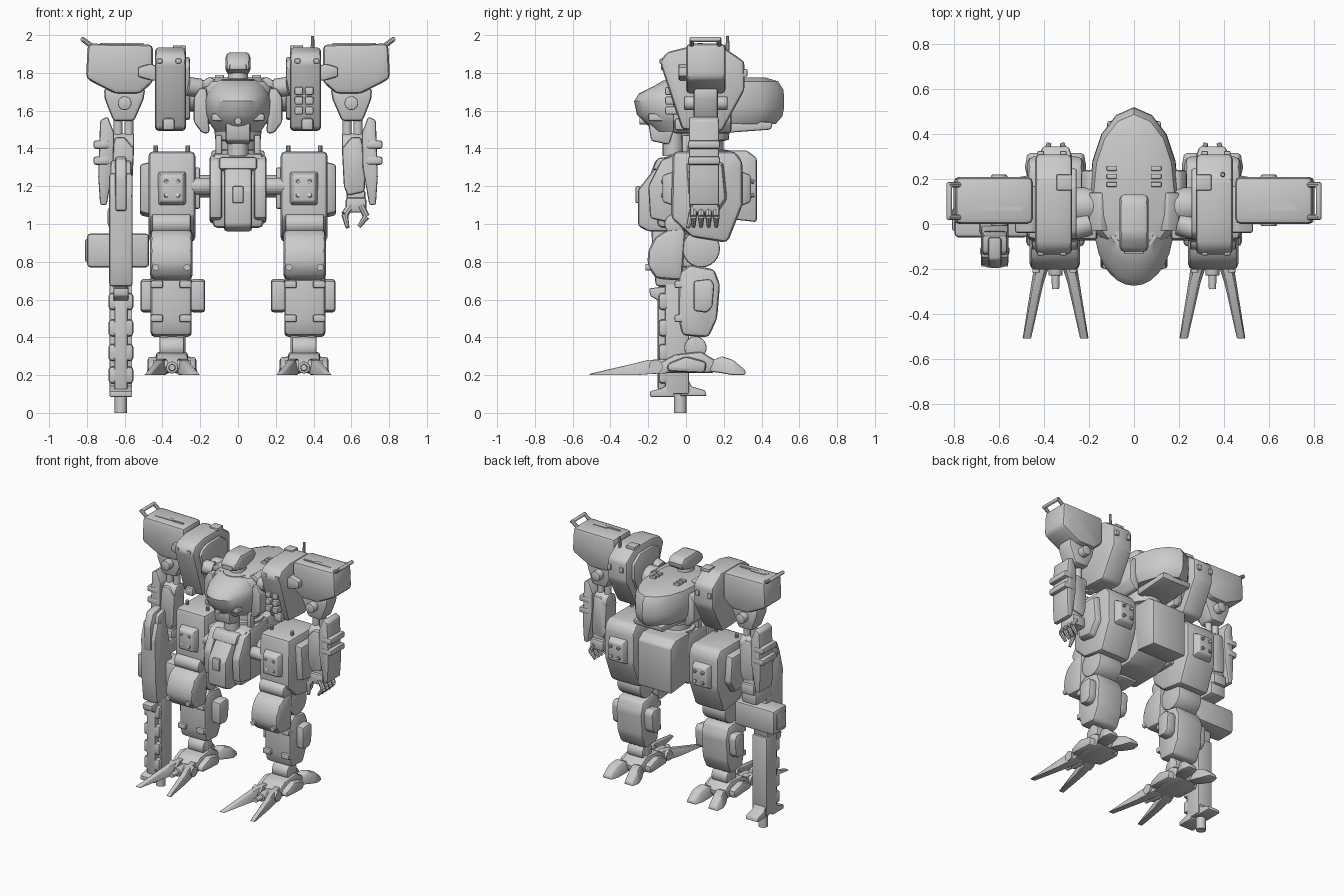
import bpy, bmesh
from math import sin, cos, pi
from mathutils import Vector as V


def loft(name, rings, bev=0.0, mirror=False, seg=2):
    """Skin a list of equal-length point rings, cap, bevel, optionally mirror over x."""
    bm = bmesh.new()
    vs = [[bm.verts.new(p) for p in r] for r in rings]
    n = len(vs[0])
    for a, b in zip(vs, vs[1:]):
        for i in range(n):
            bm.faces.new((a[i], a[(i + 1) % n], b[(i + 1) % n], b[i]))
    bm.faces.new(vs[0][::-1])
    bm.faces.new(vs[-1])
    bmesh.ops.recalc_face_normals(bm, faces=bm.faces)
    if bev:
        ed = [e for e in bm.edges if e.calc_face_angle(0) > 0.3]
        bmesh.ops.bevel(bm, geom=ed, offset=bev, segments=seg, profile=0.5,
                        affect='EDGES', clamp_overlap=True)
    me = bpy.data.meshes.new(name)
    bm.to_mesh(me)
    bm.free()
    o = bpy.data.objects.new(name, me)
    bpy.context.collection.objects.link(o)
    if mirror:
        o.modifiers.new("mirror", 'MIRROR')
    return o


def prism(name, prof, axis, a, b, bev=0.02, mirror=False, taper=1.0):
    """Extrude a 2D profile along an axis; the far end is scaled by taper."""
    cx = (min(p[0] for p in prof) + max(p[0] for p in prof)) / 2
    cy = (min(p[1] for p in prof) + max(p[1] for p in prof)) / 2

    def ring(t, s):
        q = [(cx + (u - cx) * s, cy + (v - cy) * s) for u, v in prof]
        return [{'x': (t, u, v), 'y': (u, t, v), 'z': (u, v, t)}[axis] for u, v in q]
    return loft(name, [ring(a, 1), ring(b, taper)], bev, mirror)


def box(name, x, y, z, bev=0.01, mirror=False, axis='z', taper=1.0):
    d = {'x': (y, z, x), 'y': (x, z, y), 'z': (x, y, z)}[axis]
    (u0, u1), (v0, v1), (a, b) = d
    return prism(name, [(u0, v0), (u1, v0), (u1, v1), (u0, v1)], axis, a, b, bev, mirror, taper)


def tube(name, p, q, r, r2=None, mirror=False, n=16, bev=0.0):
    p, q = V(p), V(q)
    d = (q - p).normalized()
    s = d.orthogonal().normalized()
    t = d.cross(s)
    rings = [[c + (s * cos(2 * pi * i / n) + t * sin(2 * pi * i / n)) * k for i in range(n)]
             for c, k in ((p, r), (q, r if r2 is None else r2))]
    return loft(name, rings, bev, mirror)


def oval(cy, z, rx, ry, n=28):
    return [(rx * cos(2 * pi * i / n), cy + ry * sin(2 * pi * i / n), z) for i in range(n)]


# torso: egg-shaped rear hull, rounded cockpit, side collars
half = [(0, .52), (.08, .485), (.145, .40), (.185, .28), (.20, .12), (.185, -.02), (.13, -.09)]
egg = half + [(0, -.12)] + [(-x, y) for x, y in half[:0:-1]]
loft("rear_hull", [[(x * s, .2 + (y - .2) * s, z) for x, y in egg] for z, s in
     ((1.53, .86), (1.57, .97), (1.62, 1), (1.71, .99), (1.755, .9), (1.775, .7))])
loft("cockpit_shell", [oval(-.02, z, rx, ry) for z, rx, ry in
     ((1.49, .12, .15), (1.54, .155, .2), (1.58, .17, .24), (1.65, .175, .255),
      (1.69, .165, .23), (1.73, .14, .15), (1.76, .11, .1))])
prism("torso_collar", [(.165, 1.72), (.205, 1.72), (.235, 1.67), (.235, 1.54), (.19, 1.48), (.15, 1.48)],
      'y', -.07, .24, .015, True)
prism("collar_wing", [(.09, 1.745), (.15, 1.78), (.2, 1.75), (.19, 1.72)], 'y', -.03, .14, .006, True)
prism("hull_underplate", [(.18, 1.48), (.45, 1.50), (.46, 1.54), (.18, 1.55)], 'x', -.12, .12, .01)
prism("chin_block", [(-.2, 1.54), (-.185, 1.44), (-.09, 1.42), (-.05, 1.54)], 'x', -.065, .065, .012)
box("cockpit_vent", (.07, .14), (-.2, -.1), (1.545, 1.585), .01, True)
tube("nose_lamp", (0, -.2, 1.545), (0, -.245, 1.545), .018)
for i in range(3):
    box("hull_vent", (.075, .122), (.165 + .036 * i, .187 + .036 * i), (1.76, 1.79), .004, True)
loft("waist", [oval(.1, z, r, r * 1.05) for z, r in
     ((1.36, .12), (1.39, .12), (1.395, .095), (1.44, .095), (1.445, .12), (1.55, .13))])
box("waist_actuator", (.085, .12), (-.02, .03), (1.34, 1.47), .008, True)
tube("waist_front_joint", (0, -.07, 1.36), (0, -.07, 1.5), .055)

# head
prism("head", [(-.125, 1.81), (-.125, 1.86), (-.05, 1.91), (.1, 1.905), (.14, 1.87), (.12, 1.82), (0, 1.79)],
      'x', -.065, .065, .035)
loft("neck", [oval(0, z, r, r * 1.15, 20) for z, r in ((1.72, .1), (1.765, .095), (1.77, .055), (1.82, .05))])
box("head_visor", (-.045, .045), (-.132, -.1), (1.815, 1.845), .006)

# pelvis with sloped front guard and rear pack
prism("pelvis_core", [(-.1, 1.37), (.22, 1.38), (.26, 1.05), (.1, .98), (-.15, .98), (-.17, 1.2)],
      'x', -.135, .135, .025)
prism("rear_pack", [(.15, 1.39), (.32, 1.39), (.375, 1.35), (.375, 1.01), (.2, 1.03)], 'x', -.14, .14, .012)
prism("pelvis_guard", [(-.08, 1.33), (-.14, 1.33), (-.255, 1.18), (-.255, .99), (-.2, .96), (-.05, .96)],
      'x', -.075, .075, .018)
prism("pelvis_cheek", [(-.05, 1.37), (-.13, 1.34), (-.2, 1.2), (-.19, 1.03), (-.05, 1.0)], 'x', .085, .15, .015, True)
prism("pelvis_brow", [(-.05, 1.36), (-.15, 1.35), (-.18, 1.29), (-.05, 1.26)], 'x', -.1, .1, .015)
box("guard_inset", (-.03, .03), (-.268, -.24), (1.11, 1.2), .009)
tube("hip_joint", (.13, .08, 1.2), (.25, .08, 1.2), .06, mirror=True, bev=.01)
tube("hip_front_joint", (.14, -.03, 1.2), (.25, -.03, 1.2), .045, mirror=True, bev=.01)

# shoulder pods
pod = [(-.14, 1.86), (-.1, 1.91), (0, 1.935), (.2, 1.935), (.31, 1.86), (.31, 1.71), (.19, 1.49), (-.02, 1.5)]
prism("shoulder_pod", pod, 'x', .275, .44, .022, True)
prism("pod_inner_plate", [(u * .7 + .03, 1.73 + (v - 1.73) * .75) for u, v in pod], 'x', .255, .3, .01, True)
tube("pod_joint", (.17, .08, 1.68), (.28, .08, 1.68), .085, mirror=True, bev=.015)
tube("pod_joint_cap", (.2, .0, 1.72), (.27, -.02, 1.73), .05, mirror=True)
box("pod_foot", (.335, .4), (-.06, .02), (1.495, 1.56), .015, True)
box("pod_hatch", (.275, .345), (.15, .22), (1.92, 1.945), .005, True)
for x in (.3, .4):
    box("pod_lug", (x, x + .03), (-.14, -.1), (1.85, 1.875), .006, True)
    box("pod_rear_lug", (x, x + .03), (.28, .325), (1.78, 1.82), .006, True)
for x in (.295, .35):
    for z in (1.58, 1.632, 1.684):
        box("launcher_cell", (x + .005, x + .05), (-.11, .0), (z, z + .042), .008)
tube("antenna", (.395, .22, 1.9), (.395, .22, 1.995), .012, .008, n=10)
prism("arm_link", [(.42, 1.76), (.46, 1.76), (.53, 1.78), (.53, 1.83), (.46, 1.85), (.42, 1.83)], 'y', -.04, .17, .012, True)

# outer shoulder armour with grab handle
prism("shoulder_armour", [(.45, 1.95), (.795, 1.955), (.805, 1.77), (.74, 1.735), (.65, 1.69), (.52, 1.69), (.45, 1.75)],
      'y', 0, .21, .025, True)
h = [(.765, 1.935), (.825, 1.98)]
for y in (.03, .175):
    tube("handle_post", (h[0][0], y, h[0][1]), (h[1][0], y, h[1][1]), .013, mirror=True, n=10)
tube("handle_bar", (.822, .02, 1.977), (.822, .185, 1.977), .013, mirror=True, n=10, bev=.004)
prism("armour_inlay", [(.5, .06), (.73, .06), (.71, .09), (.6, .09), (.59, .075), (.5, .075)], 'z', 1.94, 1.957, 0, True)

# arms
prism("upper_arm", [(.49, 1.72), (.71, 1.72), (.705, 1.66), (.66, 1.545), (.55, 1.545), (.5, 1.66)], 'y', .04, .17, .018, True)
tube("upper_arm_knob", (.6, -.01, 1.64), (.6, .22, 1.64), .037, mirror=True, bev=.012)
for x in (.578, .635):
    tube("elbow_piston", (x, .1, 1.36), (x, .1, 1.58), .024, mirror=True)
tube("elbow", (.55, .1, 1.42), (.68, .1, 1.42), .06, mirror=True, bev=.008)
prism("forearm_inner", [(.55, 1.4), (.6, 1.46), (.65, 1.46), (.68, 1.35), (.67, 1.17), (.58, 1.15), (.56, 1.2)],
      'y', .03, .16, .015, True)
prism("forearm_plate", [(.655, 1.48), (.69, 1.57), (.73, 1.55), (.74, 1.25), (.73, 1.1), (.695, 1.1), (.66, 1.3)],
      'y', .015, .175, .012, True)
for z in (1.335, 1.42):
    box("forearm_band", (.68, .765), (.01, .18), (z - .022, z + .022), .012, True)
box("wrist", (.575, .675), (.05, .15), (1.1, 1.18), .015, True)
box("palm", (.57, .68), (.03, .17), (1.06, 1.14), .015, True)
for i, y in enumerate((.04, .08, .12, .16)):
    tube("finger_upper", (.65, y, 1.1), (.68, y, 1.04), .018, n=8)
    tube("finger_tip", (.68, y, 1.04), (.64, y, .985), .018, .01, n=8)
tube("thumb_upper", (.6, .05, 1.1), (.565, .03, 1.05), .02, n=8)
tube("thumb_tip", (.565, .03, 1.05), (.58, .01, .98), .018, .01, n=8)
box("gun_fist", (-.69, -.56), (-.05, .15), (.98, 1.09), .02)

# thighs
prism("thigh", [(-.07, 1.385), (.26, 1.385), (.3, 1.33), (.3, 1.1), (.22, .9), (.03, .93), (-.08, 1.03)],
      'x', .225, .475, .028, True)
prism("thigh_side_pad", [(.0, 1.33), (.2, 1.33), (.22, 1.13), (.15, 1.03), (.02, 1.05)], 'x', .46, .52, .015, True, .9)
box("thigh_inner_pad", (.2, .24), (-.03, .15), (1.08, 1.3), .012, True)
for y0, y1 in ((-.05, -.125), (.28, .345)):
    box("thigh_hatch", (.268, .43), (y0, y1), (1.09, 1.285), .012, True, 'y', .72)
    for x in (.3, .398):
        for z in (1.13, 1.245):
            tube("hatch_bolt", (x, y0, z), (x + (.349 - x) * .4, y1 * 1.04, z + (1.19 - z) * .4), .017, .011, True, 10)
for x in (.265, .435):
    tube("thigh_peg", (x, .02, 1.37), (x, .02, 1.415), .012, mirror=True, n=10)
tube("thigh_skirt", (.25, -.06, 1.0), (.455, -.06, 1.0), .055, mirror=True, bev=.01)

# knees and shins
prism("knee_cap", [(-.0, .98), (-.1, .97), (-.165, .93), (-.2, .86), (-.205, .78), (-.16, .71), (-.02, .7)],
      'x', .24, .465, .028, True)
for x in (.27, .435):
    tube("knee_bolt", (x, -.17, .77), (x, -.215, .77), .018, mirror=True, n=12)
tube("knee_joint", (.255, .08, .87), (.45, .08, .87), .1, mirror=True, n=24, bev=.012)
prism("shin", [(-.04, .74), (.02, .785), (.15, .76), (.18, .68), (.165, .5), (.12, .4), (-.02, .41), (-.04, .5)],
      'x', .245, .462, .022, True)
for a, b in ((.44, .515), (.25, .175)):
    prism("shin_pod", [(.04, .7), (.13, .71), (.15, .68), (.14, .56), (.11, .53), (.04, .54)], 'x', a, b, .014, True)
for x in (.26, .412):
    for z in (.5, .68):
        box("shin_lug", (x - .015, x + .05), (-.06, .0), (z - .02, z + .02), .009, True)

# ankles and feet
for x in (.305, .39):
    tube("ankle_strut", (x, .05, .28), (x, .05, .43), .026, mirror=True)
tube("ankle", (.285, .05, .345), (.415, .05, .345), .06, mirror=True, bev=.008)
prism("foot_core", [(-.15, .21), (-.15, .26), (-.06, .31), (.08, .325), (.17, .27), (.15, .21)], 'x', .265, .435, .018, True)
prism("foot_flank", [(-.1, .22), (-.1, .26), (0, .3), (.11, .27), (.1, .21)], 'x', .22, .48, .02, True)
tube("foot_nozzle", (.349, -.13, .24), (.349, -.23, .24), .032, mirror=True, bev=.006)
tube("foot_nozzle_tip", (.349, -.2, .24), (.349, -.29, .24), .02, .016, mirror=True)


def rect(x, y, z0, z1, w):
    return [(x - w, y, z0), (x + w, y, z0), (x + w * .6, y, z1), (x - w * .6, y, z1)]


for s in (-1, 1):
    loft("front_toe", [rect(.349 + s * dx, y, z0, z1, w) for dx, y, z0, z1, w in
         ((.05, -.1, .21, .285, .035), (.065, -.2, .205, .28, .033), (.08, -.26, .2, .265, .028),
          (.128, -.51, .2, .207, .02))], .004, True)
    tube("toe_knuckle", (.349 + s * .025, -.16, .245), (.349 + s * .1, -.16, .245), .037, mirror=True, n=12)
    loft("heel_toe", [rect(.349 + s * dx, y, z0, z1, w) for dx, y, z0, z1, w in
         ((.05, .12, .22, .27, .035), (.07, .19, .21, .3, .052), (.085, .25, .2, .28, .055),
          (.09, .315, .2, .225, .04))], .01, True)

# rifle carried at the side, muzzle down
gx = -.62
prism("gun_receiver", [(-.1, 1.26), (-.15, 1.27), (-.185, 1.15), (-.18, .85), (-.16, .67), (.0, .67), (.02, .95), (-.03, 1.2)],
      'x', gx - .062, gx + .062, .015)
prism("gun_stock", [(-.06, 1.36), (-.16, 1.34), (-.195, 1.25), (-.195, 1.07), (-.05, 1.06)], 'x', gx - .03, gx + .03, .012)
prism("gun_stock_side", [(-.05, 1.34), (-.13, 1.32), (-.15, 1.2), (-.03, 1.18)], 'x', gx - .055, gx + .055, .012)
box("gun_magazine", (-.8, -.47), (-.06, .1), (.77, .95), .02)
box("magazine_cap", (-.81, -.76), (-.03, .07), (.8, .92), .01)
box("barrel_shroud", (gx - .06, gx + .06), (-.11, .015), (.1, .69), .008)
box("barrel_spine", (gx - .035, gx + .035), (-.15, -.08), (.12, .67), .012)
for z in (.2, .32, .45, .59):
    box("shroud_vent", (gx - .066, gx + .066), (-.145, -.095), (z - .045, z + .045), .018)
prism("gun_sight", [(-.195, .66), (-.19, .62), (-.14, .59), (-.08, .6), (-.08, .67)], 'x', gx - .04, gx + .04, .008)
prism("muzzle_rear_fin", [(0, .2), (.03, .14), (.1, .12), (.11, .09), (-.03, .09)], 'x', gx - .05, gx + .05, .006)
prism("muzzle_front_fin", [(-.08, .16), (-.13, .13), (-.19, .115), (-.19, .085), (-.06, .085)], 'x', gx - .06, gx + .06, .006)
tube("muzzle", (gx, -.03, 0), (gx, -.03, .15), .033)

# smooth rounded surfaces, keep hard edges
for o in bpy.context.scene.objects:
    o.select_set(True)
    bpy.context.view_layer.objects.active = o
bpy.ops.object.shade_smooth_by_angle(angle=.6)
